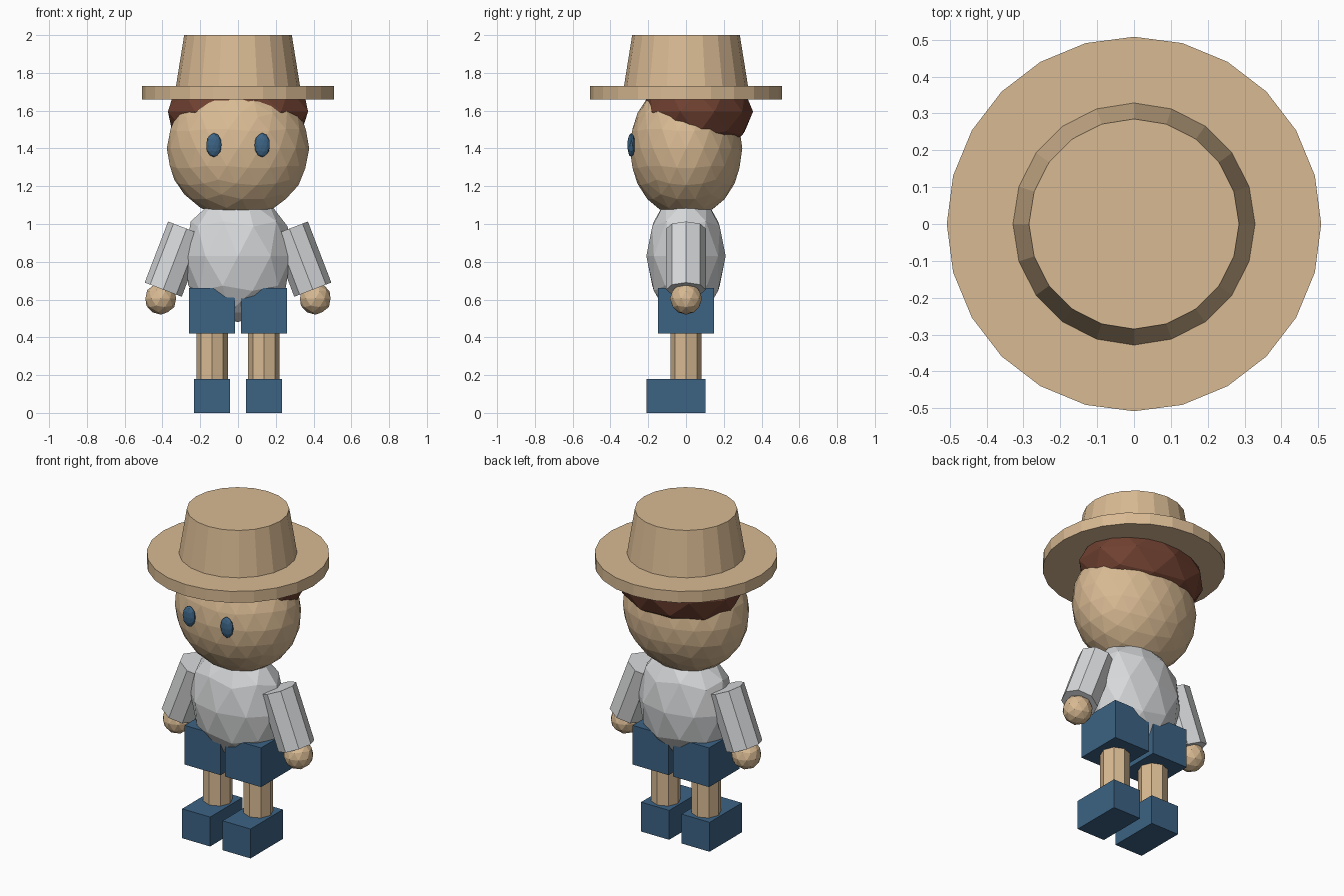
import bpy
import math

if "Cube" in bpy.data.objects:
    bpy.data.objects.remove(bpy.data.objects["Cube"])


def material(name, rgb):
    m = bpy.data.materials.new(name)
    m.diffuse_color = (*rgb, 1.0)
    m.use_nodes = True
    m.node_tree.nodes["Principled BSDF"].inputs["Base Color"].default_value = m.diffuse_color
    return m


TAN = material("warm tan", (0.69, 0.49, 0.29))
BLUE = material("denim blue", (0.045, 0.125, 0.23))
BROWN = material("dark brown", (0.16, 0.052, 0.03))
WHITE = material("off white", (0.68, 0.69, 0.70))


def finish(name, mat):
    ob = bpy.context.object
    ob.name = name
    ob.data.name = name
    ob.data.materials.append(mat)
    return ob


def blob(name, mat, centre, radii, detail=2):
    bpy.ops.mesh.primitive_ico_sphere_add(subdivisions=detail, radius=1, location=centre)
    ob = finish(name, mat)
    ob.scale = radii
    return ob


def box(name, mat, lo, hi):
    bpy.ops.mesh.primitive_cube_add(size=1, location=[(a + b) / 2 for a, b in zip(lo, hi)])
    ob = finish(name, mat)
    ob.scale = [b - a for a, b in zip(lo, hi)]
    return ob


def tube(name, mat, sides, r1, r2, length, centre, tilt=0.0):
    bpy.ops.mesh.primitive_cone_add(vertices=sides, radius1=r1, radius2=r2, depth=length,
                                    location=centre, rotation=(0, tilt, 0))
    return finish(name, mat)


# Head, hair and torso
blob("head", TAN, (0, 0, 1.40), (0.377, 0.298, 0.37), 3)
blob("hair", BROWN, (0, 0.06, 1.595), (0.39, 0.295, 0.235))
blob("torso", WHITE, (0, 0, 0.83), (0.294, 0.21, 0.35))

# Hat
tube("hat_brim", TAN, 24, 0.508, 0.508, 0.07, (0, 0, 1.695))
tube("hat_crown", TAN, 20, 0.33, 0.285, 0.28, (0, 0, 1.86))

# Paired parts
for side, s in (("left", -1), ("right", 1)):
    blob(side + "_eye", BLUE, (s * 0.128, -0.29, 1.418), (0.042, 0.021, 0.064))
    tube(side + "_sleeve", WHITE, 8, 0.105, 0.105, 0.346, (s * 0.334, 0, 0.814),
         -s * math.radians(21))
    blob(side + "_hand", TAN, (s * 0.409, 0, 0.605), (0.085, 0.085, 0.085))
    c = s * 0.137
    box(side + "_shorts", BLUE, (c - 0.122, -0.147, 0.42), (c + 0.122, 0.147, 0.66))
    tube(side + "_leg", TAN, 8, 0.083, 0.083, 0.30, (c, 0, 0.30))
    box(side + "_shoe", BLUE, (c - 0.095, -0.21, 0.0), (c + 0.095, 0.103, 0.18))
